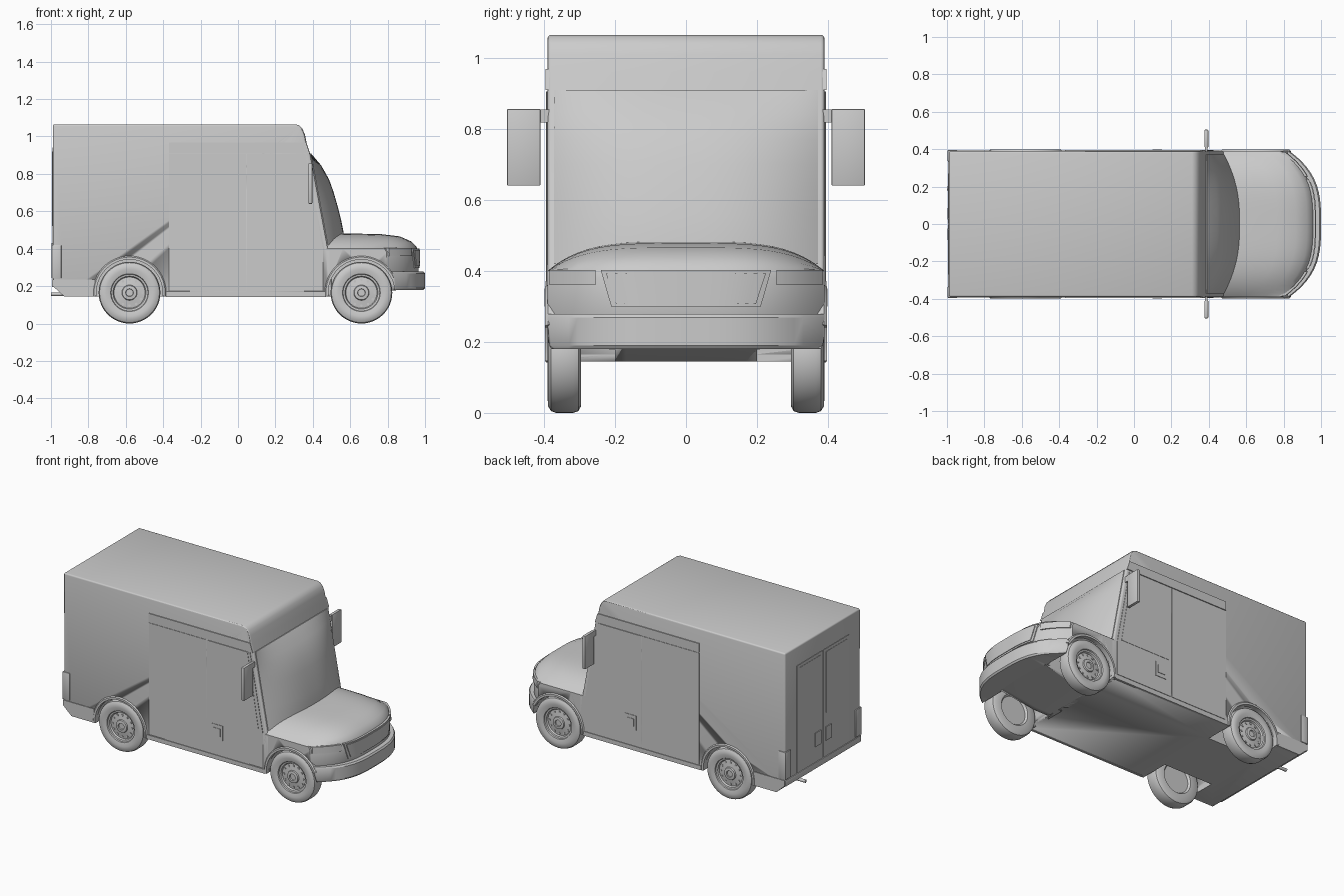
import bpy, bmesh
from math import sin, cos, pi, radians
from mathutils import Vector

if "Cube" in bpy.data.objects:
    bpy.data.objects.remove(bpy.data.objects["Cube"])

W = 0.39                      # half width of the body
AXLES = (-0.58, 0.66)
R = 0.165                     # wheel radius


def finish(name, bm, bevel=0.0, seg=2, angle=30):
    bmesh.ops.remove_doubles(bm, verts=bm.verts, dist=1e-5)
    bmesh.ops.recalc_face_normals(bm, faces=bm.faces)
    me = bpy.data.meshes.new(name)
    bm.to_mesh(me)
    bm.free()
    ob = bpy.data.objects.new(name, me)
    bpy.context.collection.objects.link(ob)
    bpy.ops.object.select_all(action='DESELECT')
    bpy.context.view_layer.objects.active = ob
    ob.select_set(True)
    if bevel:
        m = ob.modifiers.new("bevel", 'BEVEL')
        m.width, m.segments, m.limit_method = bevel, seg, 'ANGLE'
        m.angle_limit = radians(40)
        bpy.ops.object.modifier_apply(modifier=m.name)
    bpy.ops.object.shade_smooth_by_angle(angle=radians(angle))
    return ob


def loft(name, sections, bevel=0.0, seg=2):
    """Skin closed cross-sections and cap both ends."""
    bm = bmesh.new()
    rows = [[bm.verts.new(p) for p in s] for s in sections]
    n = len(rows[0])
    for a, b in zip(rows, rows[1:]):
        for i in range(n):
            j = (i + 1) % n
            bm.faces.new((a[i], a[j], b[j], b[i]))
    bm.faces.new(rows[0])
    bm.faces.new(rows[-1])
    return finish(name, bm, bevel, seg)


def side_prism(name, pts, y0, y1, bevel=0.0, seg=2):
    return loft(name, [[(x, y, z) for x, z in pts] for y in (y0, y1)], bevel, seg)


def box(name, x0, x1, y0, y1, z0, z1, bevel=0.0):
    return side_prism(name, [(x0, z0), (x1, z0), (x1, z1), (x0, z1)], y0, y1, bevel)


def cylinder(name, c, r, axis, length, seg=32):
    bm = bmesh.new()
    rot = Vector((0, 0, 1)).rotation_difference(Vector(axis)).to_matrix().to_4x4()
    rot.translation = c
    bmesh.ops.create_cone(bm, cap_ends=True, segments=seg, radius1=r, radius2=r,
                          depth=length, matrix=rot)
    return finish(name, bm)


def lathe_y(name, profile, cx, cz, side, seg=48):
    bm = bmesh.new()
    vs = [bm.verts.new((cx + r, side * y, cz)) for r, y in profile]
    es = [bm.edges.new(p) for p in zip(vs, vs[1:])]
    bmesh.ops.spin(bm, geom=vs + es, cent=(cx, 0, cz), axis=(0, 1, 0),
                   angle=2 * pi, steps=seg)
    return finish(name, bm)


def front_x(y):               # plan curve of the bumper
    return 1.0 - 0.17 * (abs(y) / W) ** 3.2


def spread(a, b, n):
    return [a + (b - a) * i / n for i in range(n + 1)]


ys = [W * sin(t) for t in spread(-pi / 2, pi / 2, 28)]

# Main body with rounded brow over the windscreen
body = side_prism("van_body", [
    (-0.93, 0.145), (0.5, 0.145), (0.5, 0.40), (0.48, 0.40), (0.385, 0.91), (0.368, 0.96),
    (0.358, 1.01), (0.345, 1.04), (0.33, 1.057), (0.31, 1.065), (-0.99, 1.065),
    (-0.99, 0.20)], -W, W, 0.012, 3)

# Nose with crowned bonnet
def nose_section(y):
    s, c = front_x(y) - 0.035, 0.082 * (1 - (abs(y) / W) ** 4)
    top = [(s, 0.38, 0), (s - .012, .40, .15), (s - .04, .40, .48), (s - .1, .40, .8),
           (s - .2, .40, .95), (0.56, .40, 1), (0.46, .40, 1)]
    pts = [(0.46, .145), (0.6, .145), (s - .03, .19), (s, .28)]
    pts += [(x, z + c * k) for x, z, k in top]
    return [(x, y, z) for x, z in pts]

nose = loft("nose_and_bonnet", [nose_section(y) for y in ys])

# Wraparound bumper
bumper = loft("front_bumper", [[(0.80, y, .18), (front_x(y) - .008, y, .18), (front_x(y), y, .19),
              (front_x(y), y, .268), (front_x(y) - .008, y, .278), (0.80, y, .278)] for y in ys])

# Wheel wells cut out of body, nose and bumper
for cx in AXLES:
    for s in (1, -1):
        cut = cylinder("wheel_well_cutter", (cx, s * 0.35, R), 0.178, (0, 1, 0), 0.3, 48)
        low = box("wheel_well_cutter_low", cx - .178, cx + .178, s * .2, s * .5, 0, R)
        for c in (cut, low):
            c.hide_render = True
            for ob in (body, nose, bumper):
                if (ob is not body and cx < 0) or (ob is bumper and c is low):
                    continue
                m = ob.modifiers.new("well", 'BOOLEAN')
                m.operation, m.solver, m.object = 'DIFFERENCE', 'EXACT', c
                bpy.context.view_layer.objects.active = ob
                bpy.ops.object.modifier_apply(modifier=m.name)
            bpy.data.objects.remove(c)

# Curved windscreen
centre = [(.39, .91), (.445, .845), (.487, .77), (.512, .70), (.532, .63), (.55, .56),
          (.564, .49), (.572, .42)]
sections = []
for x, z in centre:
    side = 0.385 + (0.91 - z) * 0.095 / 0.51
    arc = [(side + 0.004 + max(0, x - side - 0.004) * (1 - abs(y / W) ** 2.6), y * 0.955, z) for y in ys]
    sections.append([(side - .04, -.372, z)] + arc + [(side - .04, .372, z)])
loft("windscreen", sections)

# Grille: raised surround and inner panel following the nose curve
def grille(name, half_top, half_bot, z0, z1, off):
    secs = []
    for t in spread(-1, 1, 16):
        p = [(t * half_bot, z0), (t * half_top, z1)]
        front = [(front_x(y) - .035 + off, y, z) for y, z in p]
        back = [(x - .03, y, z) for x, y, z in reversed(front)]
        secs.append(front + back)
    loft(name, secs)

grille("grille_surround", 0.24, 0.21, 0.298, 0.402, 0.005)
grille("grille_panel", 0.225, 0.197, 0.307, 0.393, 0.009)

for s in (1, -1):
    # Headlight
    loft("headlight", [[(front_x(y) - .027, s * y, .36 + .0 * y), (front_x(y) - .030, s * y, .403),
         (front_x(y) - .06, s * y, .403), (front_x(y) - .06, s * y, .36)]
         for y in spread(.255, .385, 10)])

    # Side doors, window and drip rail
    def panel(name, pts, out, bevel=0.0):
        side_prism(name, pts, s * (W - .01), s * (W + out), bevel)

    panel("sliding_door", [(-.37, .175), (.042, .175), (.042, .905), (-.37, .905)], .003)
    panel("cab_door", [(.048, .175), (.455, .175), (.455, .40), (.362, .905), (.048, .905)], .003)
    panel("door_window", [(.065, .415), (.425, .415), (.345, .905), (.065, .905)], .005)
    panel("drip_rail", [(-.37, .91), (.383, .91), (.364, .968), (-.37, .968)], .006)
    panel("door_handle_plate", [(.085, .275), (.165, .275), (.165, .372), (.085, .372)], .006)
    panel("door_handle", [(.10, .30), (.15, .30), (.15, .35), (.10, .35)], .009)
    panel("sill", [(-.385, .142), (.47, .142), (.47, .170), (-.385, .170)], .004)
    panel("rear_skirt", [(-.93, .145), (-.765, .145), (-.765, .235), (-.99, .235), (-.99, .2)], .004)

    # Wheel arch flares
    for cx in AXLES:
        arcs = spread(radians(-6 if cx < 0 else 25), radians(186), 28)
        loft("wheel_arch_flare", [[(cx + r * cos(a), s * y, R + r * sin(a)) for r, y in
             ((.177, .37), (.177, .397), (.190, .397), (.197, .389), (.197, .37))] for a in arcs])

    # Wing mirror and arm
    box("wing_mirror", .377, .397, s * .41, s * .504, .64, .856, .003)
    box("mirror_arm", .38, .394, s * .37, s * .415, .818, .854)

    # Tail light wrapping the rear corner
    box("tail_light", -.996, -.945, s * .335, s * .395, .24, .42, .003)

    # Rear door with window and handle
    box("rear_door", -.993, -.98, s * .004, s * .27, .24, .94)
    box("rear_door_window", -.995, -.98, s * .03, s * .245, .52, .92)
    box("rear_door_handle", -.998, -.98, s * .025, s * .085, .34, .43)

    # Wheels: tyre and stepped rim
    for cx in AXLES:
        lathe_y("wheel", [(0, .374), (.019, .374), (.021, .381), (.038, .379), (.041, .371),
                (.083, .365), (.088, .375), (.098, .377), (.101, .384), (.125, .390), (.147, .388),
                (.160, .380), (.165, .366), (.165, .318), (.160, .303), (.147, .296),
                (.10, .297), (.09, .31), (0, .31)], cx, R, s)
        for k in range(12):
            a = 2 * pi * k / 12
            cylinder("wheel_bolt", (cx + .07 * cos(a), s * .367, R + .07 * sin(a)),
                     .007, (0, 1, 0), .008, 8)

# Rear bumper strip and tailpipe
box("rear_bumper", -.995, -.97, -W, W, .195, .235, .003)
cylinder("tailpipe", (-.94, .19, .157), .010, (1, 0, 0), .12, 16)
